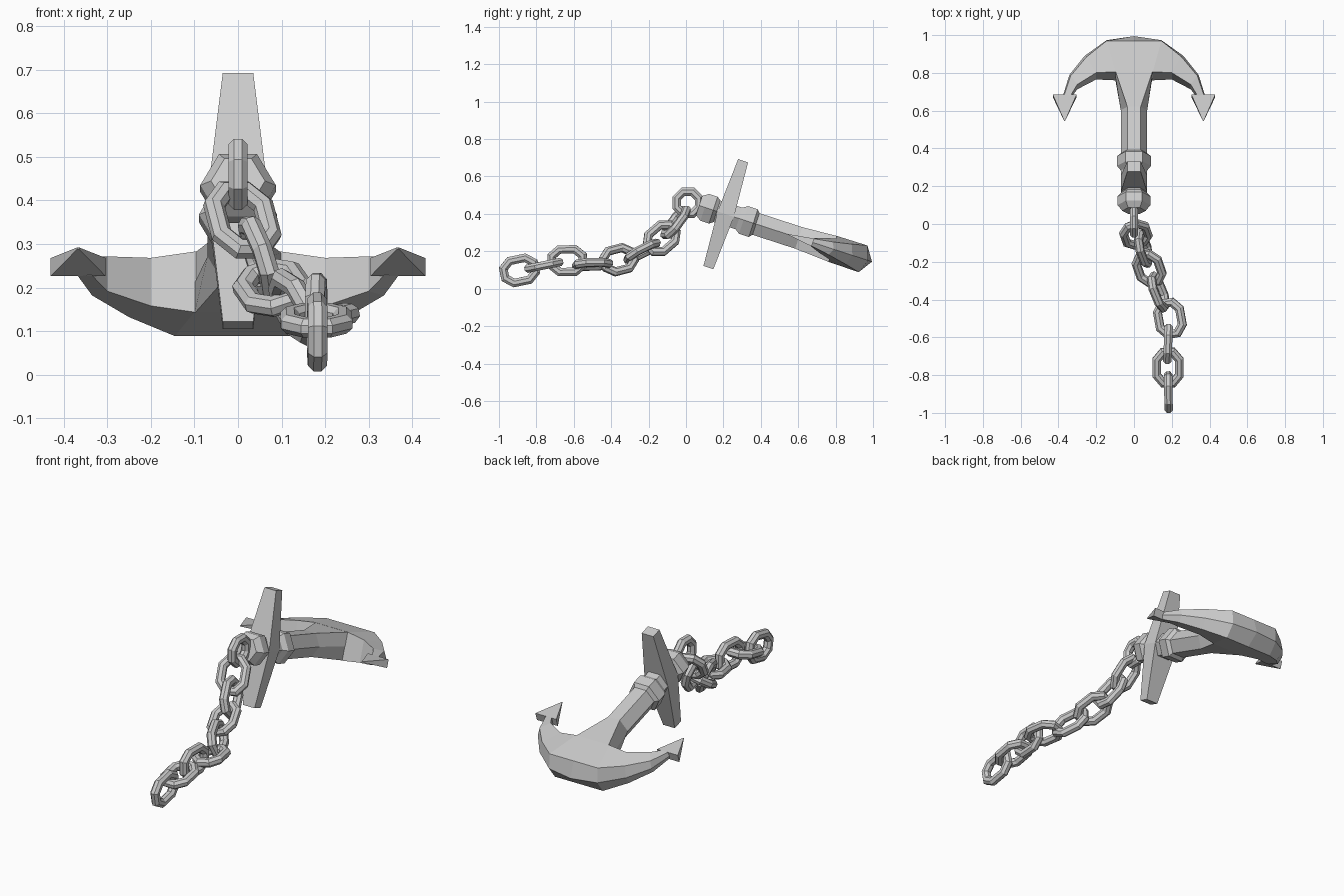
import bpy, bmesh, math
from mathutils import Matrix, Vector

if "Cube" in bpy.data.objects:
    bpy.data.objects.remove(bpy.data.objects["Cube"])

TILT = math.radians(-18)
# Anchor frame: local y runs down the shank, local z along the stock
ANCHOR = Matrix.Translation((0, 0.2125, 0.3985)) @ Matrix.Rotation(TILT, 4, 'X')


def loft(name, rings, matrix, cap=True, loop=False):
    """Bridge a list of equal-length vertex rings into one flat-faced object."""
    bm = bmesh.new()
    rows = [[bm.verts.new(p) for p in ring] for ring in rings]
    n = len(rows[0])
    pairs = list(zip(rows, rows[1:]))
    if loop:
        pairs.append((rows[-1], rows[0]))
    for a, b in pairs:
        for i in range(n):
            j = (i + 1) % n
            bm.faces.new((a[i], a[j], b[j], b[i]))
    if cap and not loop:
        bm.faces.new(rows[0])
        bm.faces.new(rows[-1])
    bmesh.ops.recalc_face_normals(bm, faces=bm.faces)
    mesh = bpy.data.meshes.new(name)
    bm.to_mesh(mesh)
    bm.free()
    obj = bpy.data.objects.new(name, mesh)
    obj.matrix_world = matrix
    bpy.context.collection.objects.link(obj)
    return obj


def hex_ring(y, r, w=None, h=None):
    w = r / 2 if w is None else w
    h = r * 0.866 if h is None else h
    return [(r, y, 0), (w, y, h), (-w, y, h), (-r, y, 0), (-w, y, -h), (w, y, -h)]


# Hexagonal shank with two chamfered collars, flaring into the crown
profile = [(-0.15, 0.062), (-0.118, 0.087), (-0.07, 0.087), (-0.05, 0.07),
           (0.075, 0.07), (0.10, 0.09), (0.155, 0.09), (0.17, 0.07), (0.41, 0.07)]
rings = [hex_ring(y, r) for y, r in profile]
rings += [hex_ring(0.61, 0.10, 0.10, 0.073), hex_ring(0.68, 0.10, 0.10, 0.073)]
loft("shank", rings, ANCHOR)

# Stock: a bar tapering to both ends
rings = []
for z, x, y in [(-0.3, 0.035, 0.028), (0, 0.07, 0.046), (0.3, 0.035, 0.028)]:
    rings.append([(x, y, z), (-x, y, z), (-x, -y, z), (x, -y, z)])
loft("stock", rings, ANCHOR)

# Curved arms: inner edge x,y / outer edge x,y / outer ridge x,y / half heights
arm = [(0, 0.60, 0, 0.772, 0, 0.822, 0.073, 0.075),
       (0.10, 0.60, 0.145, 0.772, 0.145, 0.80, 0.073, 0.075),
       (0.20, 0.60, 0.25, 0.69, 0.262, 0.712, 0.058, 0.056),
       (0.30, 0.54, 0.335, 0.59, 0.342, 0.607, 0.042, 0.036),
       (0.335, 0.485, 0.37, 0.485, 0.378, 0.485, 0.022, 0.02)]


def arm_section(s, side):
    xi, yi, xo, yo, xr, yr, hi, ho = s
    return [(side * xi, yi, hi), (side * xo, yo, ho), (side * xr, yr, 0),
            (side * xo, yo, -ho), (side * xi, yi, -hi)]


rings = [arm_section(s, -1) for s in reversed(arm[1:])] + [arm_section(s, 1) for s in arm]
loft("crown_arms", rings, ANCHOR)

# Pointed flukes on the arm ends
for side, label in ((-1, "left"), (1, "right")):
    cx = side * 0.367
    rings = []
    for y, w, h in [(0.49, 0.063, 0.022), (0.35, 0.002, 0.002)]:
        rings.append([(cx + w, y, h), (cx - w, y, h), (cx - w, y, -h), (cx + w, y, -h)])
    loft("fluke_" + label, rings, ANCHOR)


def link(name, outline, tube, matrix, sides=8):
    """Closed faceted tube around an outline lying in the local xy plane."""
    n = len(outline)
    rings = []
    for i, p in enumerate(outline):
        p = Vector((*p, 0))
        a = (p - Vector((*outline[i - 1], 0))).normalized()
        b = (Vector((*outline[(i + 1) % n], 0)) - p).normalized()
        t = (a + b).normalized()
        out = Vector((t.y, -t.x, 0)) / max(t.dot(a), 0.5)
        ring = []
        for k in range(sides):
            ang = math.tau * (k + 0.5) / sides
            ring.append(p + out * tube * math.cos(ang) + Vector((0, 0, tube * math.sin(ang))))
        rings.append(ring)
    return loft(name, rings, matrix, loop=True)


def link_matrix(centre, tangent, roll):
    """Local x follows the chain; roll 0 lays the link flat, 90 stands it up."""
    x = tangent.normalized()
    y = Vector((0, 0, 1)).cross(x).normalized()
    z = x.cross(y)
    m = Matrix((x, y, z)).transposed().to_4x4()
    return Matrix.Translation(centre) @ m @ Matrix.Rotation(math.radians(roll), 4, 'X')


# Shackle ring at the head of the shank
circle = [(0.064 * math.cos(math.tau * (i + 0.5) / 8), 0.064 * math.sin(math.tau * (i + 0.5) / 8))
          for i in range(8)]
link("shackle_ring", circle, 0.024,
     link_matrix(Vector((0, 0.01, 0.46)), Vector((0, -1, 0)), 90))

# Chain of alternating links draped down to the ground
stadium = [(0.083, -0.026), (0.083, 0.026), (0.042, 0.06), (-0.042, 0.06),
           (-0.083, 0.026), (-0.083, -0.026), (-0.042, -0.06), (0.042, -0.06)]
path = [(0, 0.01, 0.46), (0.01, -0.055, 0.355), (0.05, -0.13, 0.27), (0.08, -0.235, 0.20),
        (0.13, -0.36, 0.155), (0.19, -0.50, 0.13), (0.18, -0.635, 0.15),
        (0.18, -0.76, 0.125), (0.182, -0.89, 0.098)]
path = [Vector(p) for p in path]
rolls = [0, 110, 20, 110, 10, 90, 0, 90]
for i, roll in enumerate(rolls, 1):
    ahead = path[min(i + 1, len(path) - 1)]
    link(f"chain_link_{i}", stadium, 0.024, link_matrix(path[i], ahead - path[i - 1], roll))
